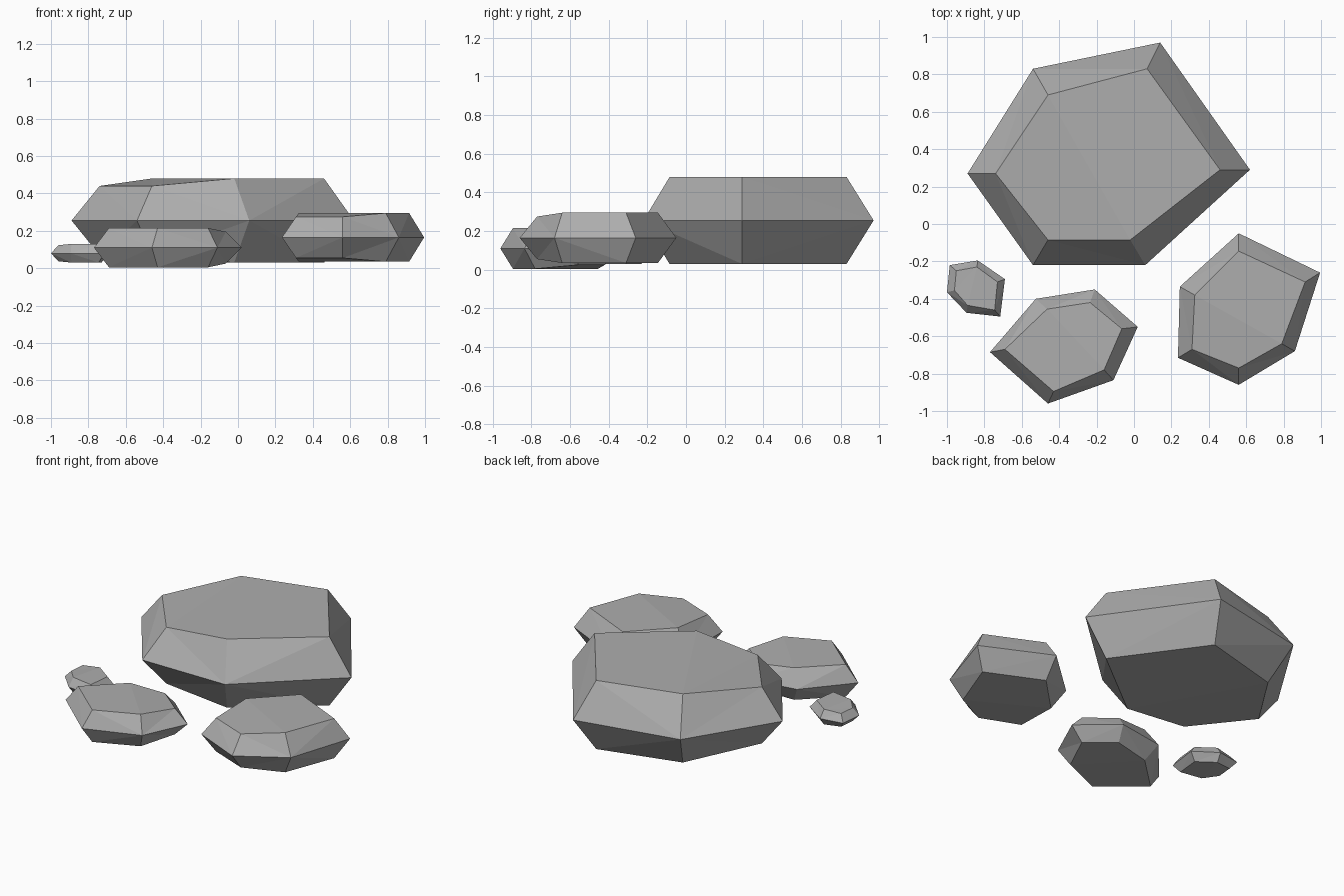
import bpy
import bmesh

default = bpy.data.objects.get("Cube")
if default:
    bpy.data.objects.remove(default, do_unlink=True)

# One plain stone colour
stone = bpy.data.materials.new("stone grey")
stone.use_nodes = True
grey = (0.42, 0.42, 0.42, 1)
stone.diffuse_color = grey
bsdf = stone.node_tree.nodes["Principled BSDF"]
bsdf.inputs["Base Color"].default_value = grey
bsdf.inputs["Roughness"].default_value = 0.9


def make_rock(name, rim, crown, middle, height, worn, worn_height):
    """Faceted stone: a wide rim between matching crown and base outlines.
    Corners listed in 'worn' are pulled closer to the rim level."""
    bm = bmesh.new()
    rises = [worn_height if i in worn else height for i in range(len(rim))]
    base_ring = [bm.verts.new((x, y, middle - r)) for (x, y), r in zip(crown, rises)]
    rim_ring = [bm.verts.new((x, y, middle)) for x, y in rim]
    crown_ring = [bm.verts.new((x, y, middle + r)) for (x, y), r in zip(crown, rises)]

    # Sloping sides below and above the rim
    for low, high in ((base_ring, rim_ring), (rim_ring, crown_ring)):
        for i in range(len(rim)):
            j = (i + 1) % len(rim)
            bm.faces.new((low[i], low[j], high[j], high[i]))

    # Closed base and crown
    bm.faces.new(base_ring)
    bm.faces.new(crown_ring)
    bmesh.ops.recalc_face_normals(bm, faces=bm.faces)
    bmesh.ops.triangulate(bm, faces=bm.faces, ngon_method='BEAUTY')

    mesh = bpy.data.meshes.new(name)
    bm.to_mesh(mesh)
    bm.free()
    mesh.materials.append(stone)
    rock = bpy.data.objects.new(name, mesh)
    bpy.context.scene.collection.objects.link(rock)
    return rock


# Large slab at the back
make_rock(
    "large_rock",
    rim=[(-.89, .27), (-.54, -.22), (.06, -.22), (.62, .29), (.14, .97), (-.54, .83)],
    crown=[(-.74, .27), (-.46, -.085), (-.02, -.085), (.46, .29), (.07, .83), (-.46, .69)],
    middle=.255, height=.225, worn=(0, 1), worn_height=.185)

# Medium stone at the front left
make_rock(
    "left_rock",
    rim=[(.245, -.335), (.235, -.715), (.56, -.86), (.86, -.68), (.995, -.26), (.56, -.05)],
    crown=[(.325, -.38), (.31, -.67), (.56, -.77), (.79, -.64), (.915, -.31), (.56, -.145)],
    middle=.165, height=.13, worn=(1, 2), worn_height=.11)

# Medium stone at the front centre
make_rock(
    "front_rock",
    rim=[(-.77, -.685), (-.46, -.96), (-.11, -.835), (.02, -.55), (-.21, -.35), (-.525, -.4)],
    crown=[(-.69, -.67), (-.43, -.895), (-.16, -.78), (-.065, -.56), (-.235, -.42), (-.465, -.455)],
    middle=.11, height=.105, worn=(3, 4), worn_height=.085)

# Small pebble at the far right
make_rock(
    "pebble",
    rim=[(-1, -.365), (-.895, -.475), (-.715, -.495), (-.69, -.295), (-.835, -.195), (-.985, -.22)],
    crown=[(-.96, -.355), (-.89, -.435), (-.745, -.46), (-.73, -.31), (-.84, -.23), (-.95, -.25)],
    middle=.08, height=.05, worn=(0, 5), worn_height=.043)
